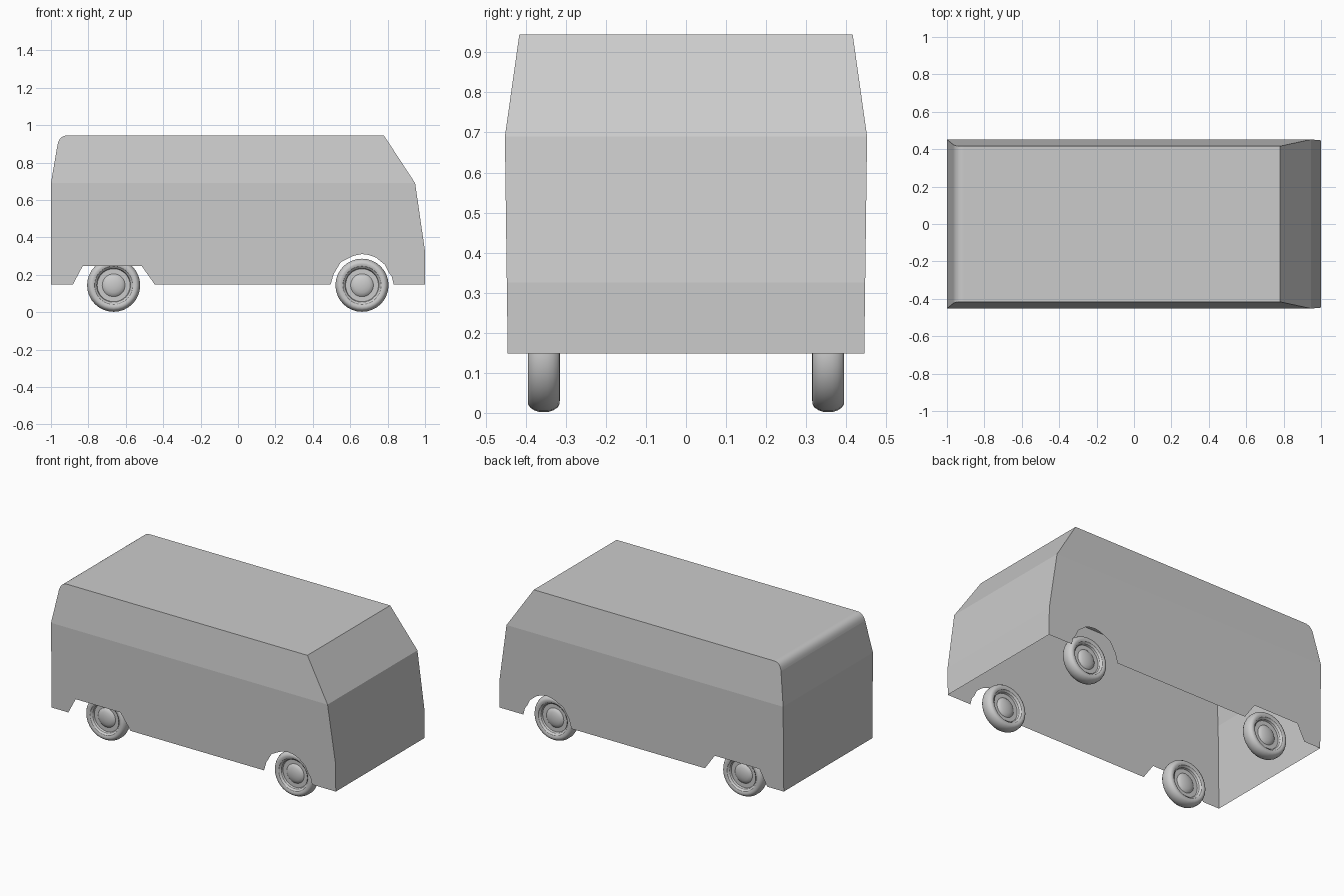
import bpy, bmesh, math

if "Cube" in bpy.data.objects:
    bpy.data.objects.remove(bpy.data.objects["Cube"])

grey = bpy.data.materials.new("plain grey")
grey.diffuse_color = (0.6, 0.6, 0.6, 1)
grey.use_nodes = True
grey.node_tree.nodes["Principled BSDF"].inputs["Base Color"].default_value = grey.diffuse_color


def finish(bm, name):
    me = bpy.data.meshes.new(name)
    bm.to_mesh(me)
    bm.free()
    me.materials.append(grey)
    ob = bpy.data.objects.new(name, me)
    bpy.context.collection.objects.link(ob)
    return ob


# Body: open-bottomed shell, side width depends on height
BELT, ROOF, SILL = 0.69, 0.945, 0.148


def half_width(z):
    if z <= BELT:
        return 0.445 + 0.007 * (z - SILL) / (BELT - SILL)
    return 0.452 - 0.036 * (z - BELT) / (ROOF - BELT)


# Rounded rear roof corner
corner = []
p0, p1, p2 = (-0.965, 0.895), (-0.955, 0.945), (-0.912, ROOF)
for i in range(9):
    t = i / 8
    corner.append(tuple((1 - t) ** 2 * a + 2 * t * (1 - t) * b + t * t * c
                        for a, b, c in zip(p0, p1, p2)))

upper = [(-1, BELT)] + corner + [(0.78, ROOF), (0.947, BELT)]
nose = [(1, 0.325), (1, SILL)]
arches = [(0.833, SILL), (0.822, 0.192), (0.805, 0.213), (0.785, 0.254), (0.738, 0.292),
          (0.70, 0.306), (0.663, 0.311), (0.62, 0.302), (0.60, 0.293), (0.55, 0.268),
          (0.512, 0.205), (0.495, SILL),
          (-0.445, SILL), (-0.515, 0.247), (-0.83, 0.247), (-0.883, SILL)]
outer = [(-1, SILL)] + upper + nose

bm = bmesh.new()
verts = {}
for s in (-1, 1):
    for x, z in outer + arches:
        verts[s, x, z] = bm.verts.new((x, s * half_width(z), z))
lower = [(-1, SILL), (-1, BELT), (0.947, BELT)] + nose + arches
for s in (-1, 1):
    for loop in (upper, lower):
        pts = loop if s > 0 else loop[::-1]
        bm.faces.new([verts[(s,) + p] for p in pts])
# Back, roof, windscreen and nose strips join the two sides
for a, b in zip(outer, outer[1:]):
    f = bm.faces.new([verts[(-1,) + a], verts[(-1,) + b], verts[(1,) + b], verts[(1,) + a]])
    f.smooth = a in corner and b in corner
bmesh.ops.recalc_face_normals(bm, faces=bm.faces)
roof = max(bm.faces, key=lambda f: f.calc_center_median().z)
if roof.normal.z < 0:
    bmesh.ops.reverse_faces(bm, faces=bm.faces)
finish(bm, "van_body")

# Wheels: symmetric lathe profile (radius, half thickness)
half = [(0, 0.032), (0.02, 0.031), (0.04, 0.027), (0.054, 0.021), (0.061, 0.014),
        (0.088, 0.014), (0.092, 0.026), (0.098, 0.030), (0.102, 0.036), (0.113, 0.040),
        (0.123, 0.039), (0.131, 0.034), (0.138, 0.023), (0.142, 0.010)]
profile = half + [(r, -w) for r, w in half[::-1]]


def wheel(name, x, y):
    bm = bmesh.new()
    vs = [bm.verts.new((r, w, 0)) for r, w in profile]
    es = [bm.edges.new(e) for e in zip(vs, vs[1:])]
    bmesh.ops.spin(bm, geom=vs + es, cent=(0, 0, 0), axis=(0, 1, 0),
                   angle=math.tau, steps=32)
    bmesh.ops.remove_doubles(bm, verts=bm.verts, dist=0.0005)
    bmesh.ops.recalc_face_normals(bm, faces=bm.faces)
    ob = finish(bm, name)
    ob.location = (x, y, 0.144)
    bpy.ops.object.select_all(action='DESELECT')
    ob.select_set(True)
    bpy.context.view_layer.objects.active = ob
    bpy.ops.object.shade_smooth_by_angle(angle=math.radians(35))


for end, x in (("front", 0.663), ("rear", -0.665)):
    for side, y in (("right", -0.355), ("left", 0.355)):
        wheel(f"{end}_{side}_wheel", x, y)
